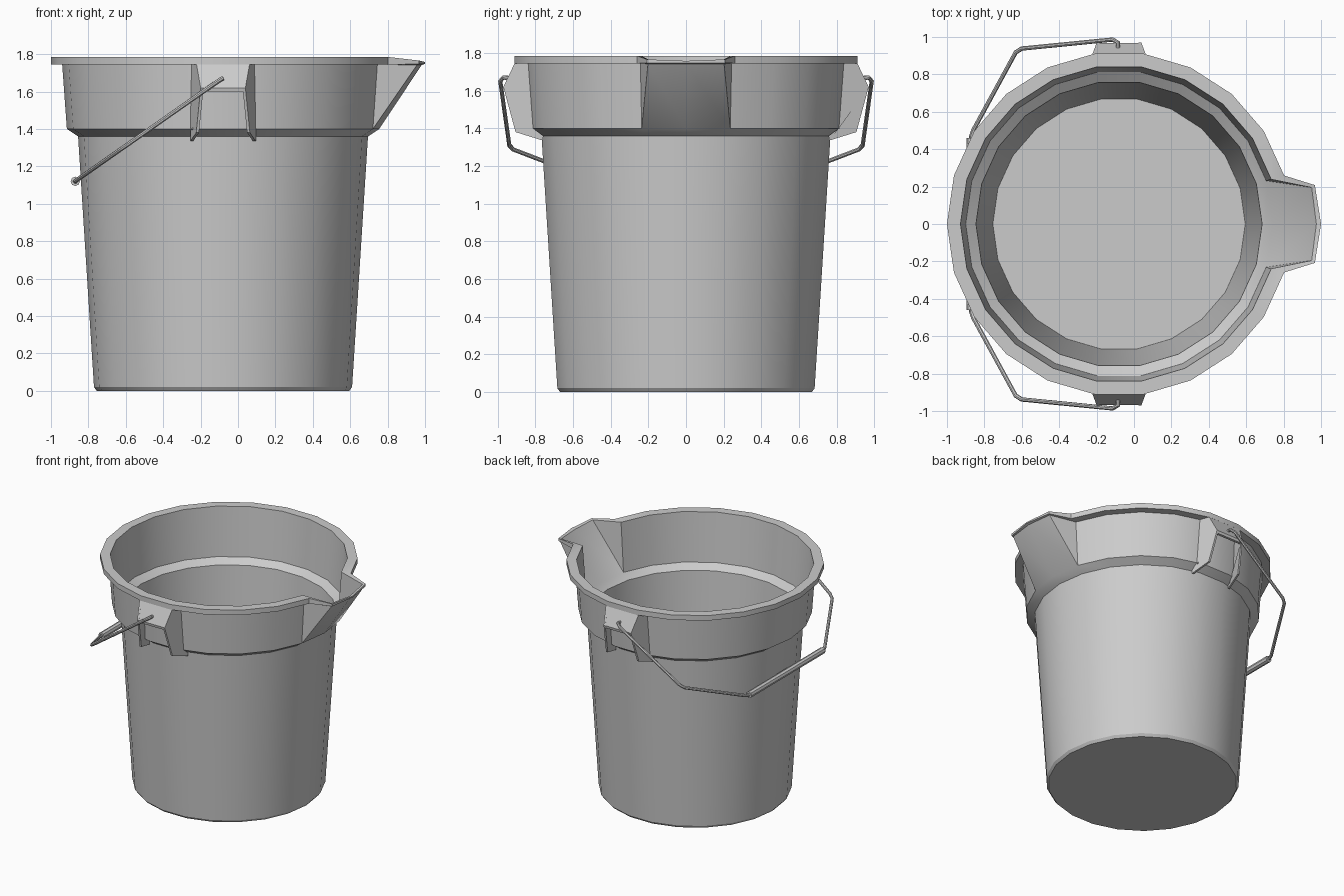
import bpy, bmesh, math
from mathutils import Vector

if "Cube" in bpy.data.objects:
    bpy.data.objects.remove(bpy.data.objects["Cube"], do_unlink=True)

CX = -0.08      # bucket axis
SIDES = 22

grey = bpy.data.materials.new("plain_grey")
grey.use_nodes = True
colour = (0.6, 0.6, 0.6, 1)
grey.diffuse_color = colour
grey.node_tree.nodes["Principled BSDF"].inputs["Base Color"].default_value = colour


def finish(obj):
    obj.data.materials.clear()
    obj.data.materials.append(grey)
    bpy.ops.object.select_all(action="DESELECT")
    obj.select_set(True)
    bpy.context.view_layer.objects.active = obj
    bpy.ops.object.shade_smooth_by_angle(angle=math.radians(30))


def from_bmesh(name, bm):
    bmesh.ops.remove_doubles(bm, verts=bm.verts, dist=0.0005)
    bmesh.ops.recalc_face_normals(bm, faces=bm.faces)
    mesh = bpy.data.meshes.new(name)
    bm.to_mesh(mesh)
    bm.free()
    obj = bpy.data.objects.new(name, mesh)
    bpy.context.collection.objects.link(obj)
    finish(obj)


# Bucket profile (radius, z), from the inner floor over the rim to the base
PROFILE = [(0.675, 0.02), (0.765, 1.36), (0.82, 1.40), (0.848, 1.785),
           (0.92, 1.785), (0.92, 1.745), (0.86, 1.745),
           (0.835, 1.40), (0.775, 1.36), (0.69, 0.02), (0.675, 0.0)]
# Rim points pulled outward by the pouring spout (x, y, z)
SPOUT_SIDE = [(0.95, 0.195, 1.763), (0.967, 0.208, 1.766),
              (0.967, 0.208, 1.747), (0.957, 0.202, 1.742)]
SPOUT_TIP = [(0.975, 0, 1.752), (1.0, 0, 1.758),
             (1.0, 0, 1.748), (0.982, 0, 1.742)]


def column(index, rim=None, side=1):
    a = math.tau * index / SIDES
    pts = [Vector((CX + r * math.cos(a), r * math.sin(a), z)) for r, z in PROFILE]
    if rim:
        pts[3:7] = [Vector((x, y * side, z)) for x, y, z in rim]
    return pts


def build_bucket():
    bm = bmesh.new()
    columns = [column(0, SPOUT_TIP), column(1, SPOUT_SIDE)]
    columns += [column(i) for i in range(1, SIDES)]
    columns.append(column(-1, SPOUT_SIDE, -1))
    grid = [[bm.verts.new(p) for p in col] for col in columns]
    for k, left in enumerate(grid):
        right = grid[(k + 1) % len(grid)]
        for j in range(len(PROFILE) - 1):
            bm.faces.new((left[j], right[j], right[j + 1], left[j + 1]))
    # Merge the shared wall points beside the spout, then close floor and base
    bmesh.ops.remove_doubles(bm, verts=bm.verts, dist=0.0005)
    bmesh.ops.holes_fill(bm, edges=[e for e in bm.edges if e.is_boundary], sides=0)
    from_bmesh("bucket", bm)


def prism(name, front, back):
    bm = bmesh.new()
    a = [bm.verts.new(p) for p in front]
    b = [bm.verts.new(p) for p in back]
    bm.faces.new(a)
    bm.faces.new(b[::-1])
    for i in range(len(a)):
        j = (i + 1) % len(a)
        bm.faces.new((a[i], b[i], b[j], a[j]))
    from_bmesh(name, bm)


# Handle lug: two tapering fins and a plate between them
FIN = [(0.838, 1.745), (0.91, 1.745), (0.97, 1.62), (0.905, 1.38),
       (0.76, 1.335), (0.757, 1.36), (0.812, 1.40)]
PLATE = [(0.89, 1.745), (0.91, 1.745), (0.968, 1.62), (0.964, 1.60), (0.944, 1.60)]


def half_width(y):
    return min(0.175, 0.175 - (y - 0.82) * 0.37)


def build_lug(label, sy):
    for side, sx in (("left", 1), ("right", -1)):
        rows = [[(CX + sx * (half_width(y) - t), sy * y, z) for y, z in FIN]
                for t in (0, 0.015)]
        prism(f"{label}_lug_{side}_fin", *rows)
    rows = [[(CX + sx * (half_width(y) - 0.004), sy * y, z) for y, z in PLATE]
            for sx in (1, -1)]
    prism(f"{label}_lug_plate", *rows)


def tube(name, points, radius):
    curve = bpy.data.curves.new(name, "CURVE")
    curve.dimensions = "3D"
    curve.bevel_depth = radius
    curve.bevel_resolution = 2
    curve.use_fill_caps = True
    spline = curve.splines.new("POLY")
    spline.points.add(len(points) - 1)
    for p, co in zip(spline.points, points):
        p.co = (*co, 1)
    obj = bpy.data.objects.new(name, curve)
    bpy.context.collection.objects.link(obj)
    bpy.ops.object.select_all(action="DESELECT")
    obj.select_set(True)
    bpy.context.view_layer.objects.active = obj
    bpy.ops.object.convert(target="MESH")
    finish(bpy.context.view_layer.objects.active)


build_bucket()
build_lug("front", -1)
build_lug("back", 1)

# Wire handle, hooked through both lugs and hanging to one side
HALF = [(-0.085, 0.925, 1.665), (-0.085, 0.97, 1.67), (-0.115, 0.986, 1.65),
        (-0.60, 0.938, 1.31), (-0.632, 0.918, 1.288),
        (-0.86, 0.50, 1.128), (-0.87, 0.47, 1.12)]
tube("handle_wire", HALF + [(x, -y, z) for x, y, z in reversed(HALF)], 0.012)
tube("handle_grip", [(-0.87, -0.46, 1.12), (-0.87, 0.46, 1.12)], 0.025)
